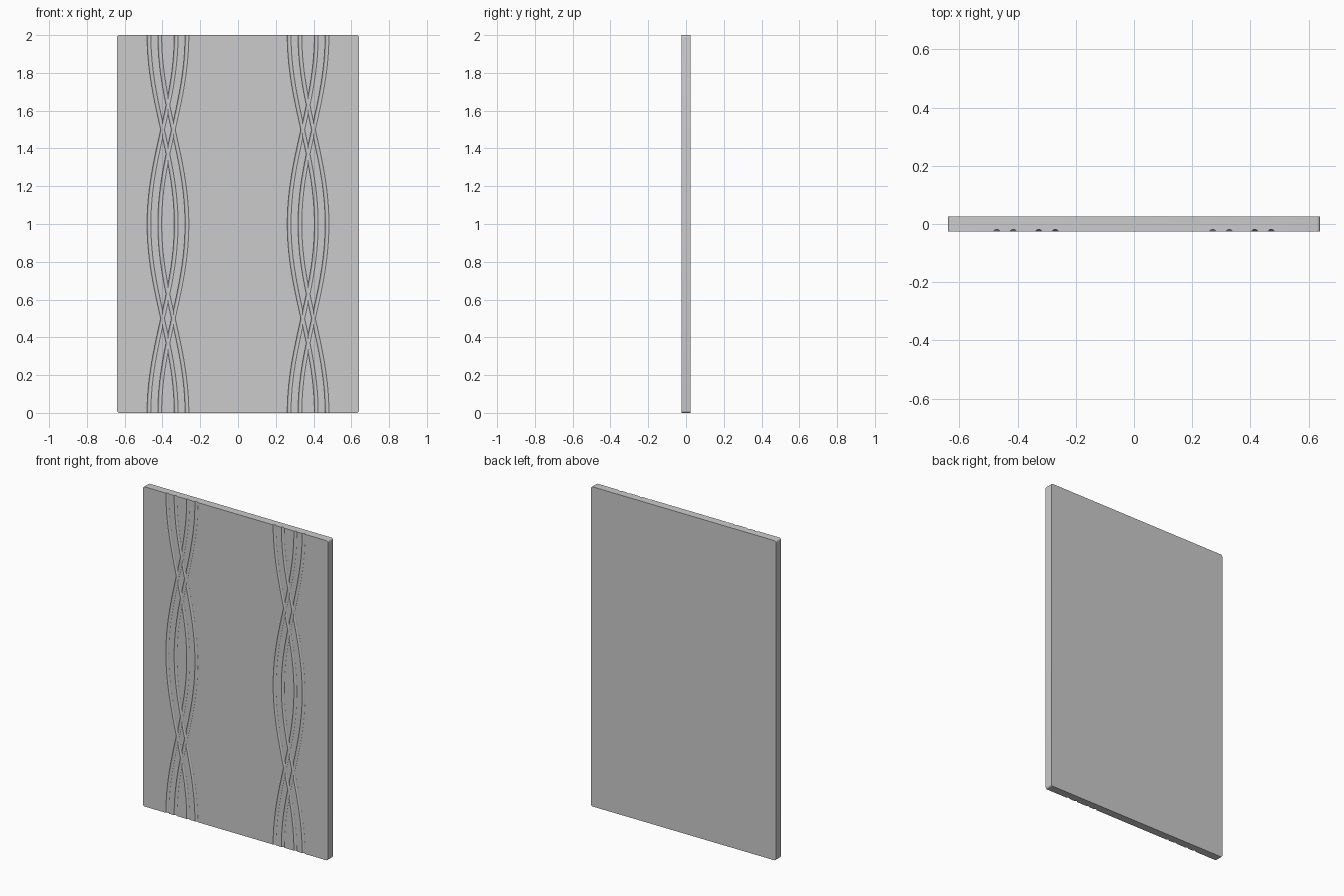
import bpy, bmesh, math

if "Cube" in bpy.data.objects:
    bpy.data.objects.remove(bpy.data.objects["Cube"])

W, T, H = 1.28, 0.05, 2.0
R = 0.0115            # groove cutter radius
SINK = 0.005          # cutter axis sits this far in front of the face


# Flat panel with slightly rounded corners in the front outline
def make_panel():
    bm = bmesh.new()
    bmesh.ops.create_cube(bm, size=1)
    for v in bm.verts:
        v.co = (v.co.x * W, v.co.y * T, (v.co.z + 0.5) * H)
    corners = [e for e in bm.edges
               if abs(e.verts[0].co.y - e.verts[1].co.y) > T / 2]
    bmesh.ops.bevel(bm, geom=corners, offset=0.012, segments=4,
                    profile=0.5, affect='EDGES')
    me = bpy.data.meshes.new("panel")
    bm.to_mesh(me)
    bm.free()
    ob = bpy.data.objects.new("panel", me)
    bpy.context.collection.objects.link(ob)
    return ob


# Round cutter sweeping up the front in a cosine wave
def make_cutter(cx, amp, offset, steps=64, sides=20):
    bm = bmesh.new()
    rings = []
    for i in range(steps + 1):
        z = -0.03 + (H + 0.06) * i / steps
        x = cx + offset + amp * math.cos(math.pi * z)
        rings.append([bm.verts.new((x + R * math.cos(2 * math.pi * k / sides),
                                    -T / 2 - SINK + R * math.sin(2 * math.pi * k / sides), z))
                      for k in range(sides)])
    for a, b in zip(rings, rings[1:]):
        for k in range(sides):
            n = (k + 1) % sides
            bm.faces.new((a[k], a[n], b[n], b[k]))
    bm.faces.new(rings[0][::-1])
    bm.faces.new(rings[-1])
    me = bpy.data.meshes.new("groove_cutter")
    bm.to_mesh(me)
    bm.free()
    ob = bpy.data.objects.new("groove_cutter", me)
    bpy.context.collection.objects.link(ob)
    ob.hide_render = True
    return ob


panel = make_panel()

# Two braided bands, each with two crossing pairs of grooves
cutters = [make_cutter(cx, amp, off)
           for cx in (-0.371, 0.371)
           for amp in (-0.072, 0.072)
           for off in (-0.0285, 0.0285)]
bpy.context.view_layer.objects.active = panel
panel.select_set(True)
for c in cutters:
    m = panel.modifiers.new("groove", 'BOOLEAN')
    m.operation = 'DIFFERENCE'
    m.solver = 'EXACT'
    m.object = c
    bpy.ops.object.modifier_apply(modifier=m.name)
for c in cutters:
    bpy.data.objects.remove(c)

bpy.ops.object.shade_smooth_by_angle(angle=math.radians(30))
